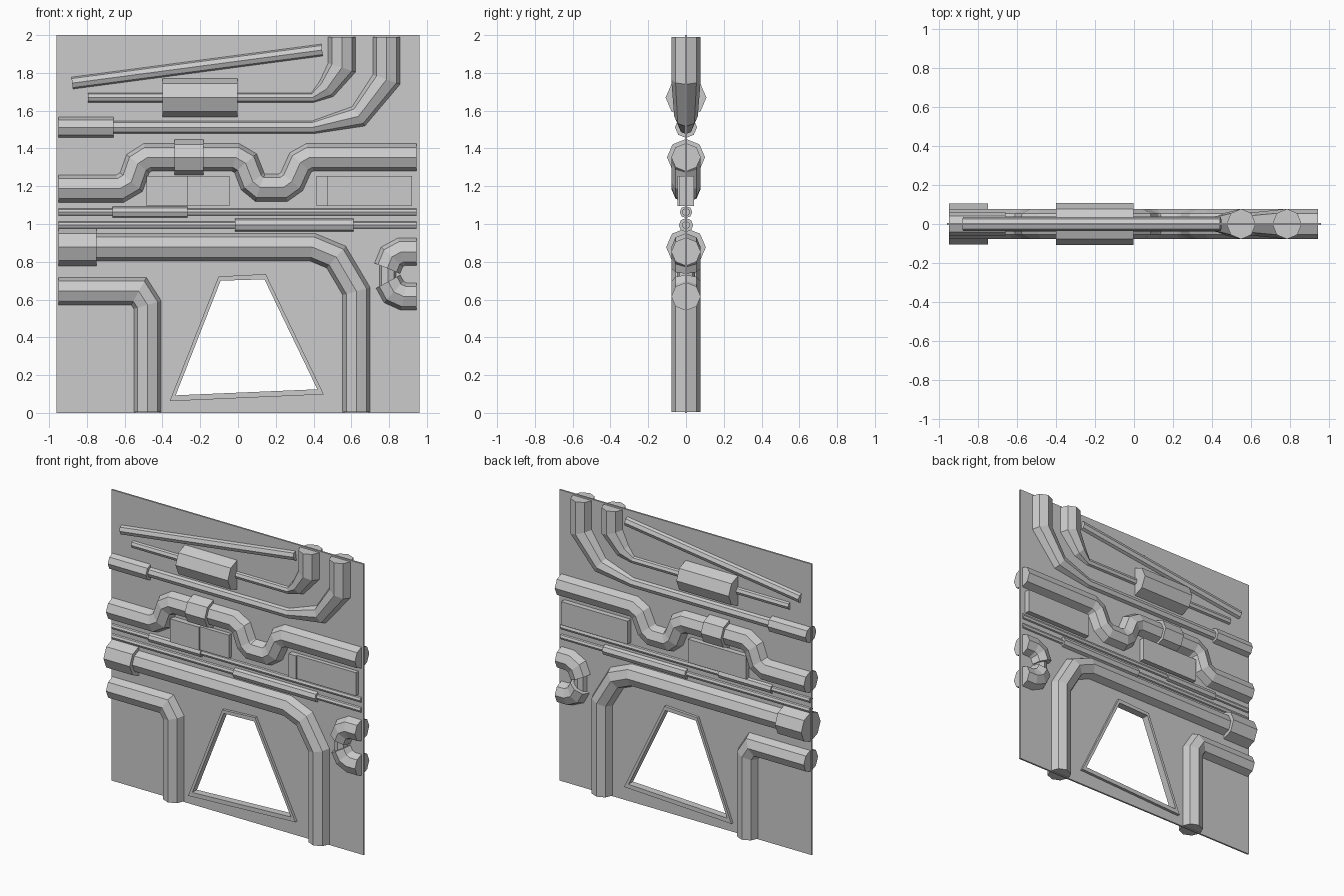
import bpy, bmesh, math
from mathutils import Vector

if "Cube" in bpy.data.objects:
    bpy.data.objects.remove(bpy.data.objects["Cube"])


def finish(bm, name):
    bmesh.ops.recalc_face_normals(bm, faces=bm.faces)
    me = bpy.data.meshes.new(name)
    bm.to_mesh(me)
    bm.free()
    ob = bpy.data.objects.new(name, me)
    bpy.context.collection.objects.link(ob)
    return ob


def pipe(name, pts, radius=0.075, depth=None, sides=8):
    """Octagonal mitred sweep through (x, z[, radius]) points in the y = 0 plane."""
    bm = bmesh.new()
    p = [Vector(q[:2]) for q in pts]
    rings = []
    for i, q in enumerate(pts):
        r = q[2] if len(q) > 2 else radius
        a = (p[i] - p[max(i - 1, 0)]) if i else p[1] - p[0]
        b = (p[i + 1] - p[i]) if i < len(p) - 1 else a
        a, b = a.normalized(), b.normalized()
        t = (a + b).normalized()
        n = Vector((-t.y, t.x)) / max(t.dot(a), 0.5)
        ring = []
        for k in range(sides):
            ang = 2 * math.pi * k / sides
            c = p[i] + n * r * math.sin(ang)
            ring.append(bm.verts.new((c.x, -r * 1.04 * math.cos(ang), c.y)))
        rings.append(ring)
    for u, v in zip(rings, rings[1:]):
        for k in range(sides):
            j = (k + 1) % sides
            bm.faces.new((u[k], u[j], v[j], v[k]))
    bm.faces.new(rings[0])
    bm.faces.new(rings[-1])
    return finish(bm, name)


def ring_plate(name, outer, inner, half):
    """Flat plate with a four-sided opening, thickness 2 * half."""
    bm = bmesh.new()
    lo, li, ho, hi = [[bm.verts.new((x, y, z)) for x, z in loop]
                      for y in (-half, half) for loop in (outer, inner)]
    for k in range(4):
        j = (k + 1) % 4
        for a, b in ((lo, li), (ho, hi), (lo, ho), (li, hi)):
            bm.faces.new((a[k], a[j], b[j], b[k]))
    return finish(bm, name)


def box(name, x0, x1, y0, y1, z0, z1):
    bm = bmesh.new()
    bmesh.ops.create_cube(bm, size=1)
    for v in bm.verts:
        v.co = ((x0 + x1) / 2 + v.co.x * (x1 - x0),
                (y0 + y1) / 2 + v.co.y * (y1 - y0),
                (z0 + z1) / 2 + v.co.z * (z1 - z0))
    return finish(bm, name)


# wall panel and window frame
win_out = [(-0.362, 0.062), (0.454, 0.098), (0.147, 0.735), (-0.103, 0.722)]
win_in = [(-0.33, 0.093), (0.42, 0.125), (0.14, 0.707), (-0.092, 0.70)]
ring_plate("wall_panel", [(-0.96, 0), (0.96, 0), (0.96, 2), (-0.96, 2)], win_out, 0.006)
ring_plate("window_frame", win_out, win_in, 0.025)

# large lower pipes
pipe("lower_left_pipe", [(-0.95, 0.644), (-0.525, 0.644), (-0.479, 0.572), (-0.479, 0.005)])
pipe("lower_main_pipe", [(-0.95, 0.877), (0.395, 0.877), (0.52, 0.825), (0.627, 0.644), (0.627, 0.005)])
pipe("main_pipe_collar", [(-0.95, 0.877), (-0.75, 0.877)], 0.101)

# wavy pipe with clamp
pipe("wavy_pipe", [(-0.95, 1.187), (-0.625, 1.187), (-0.565, 1.222), (-0.53, 1.32), (-0.478, 1.353),
                   (-0.013, 1.353), (0.04, 1.322), (0.078, 1.225), (0.117, 1.193), (0.24, 1.193),
                   (0.285, 1.225), (0.33, 1.325), (0.38, 1.353), (0.944, 1.353)])
pipe("wavy_pipe_clamp", [(-0.335, 1.353), (-0.183, 1.353)], 0.097)

# split elbow at the right edge, joined by a thin core
pipe("elbow_upper", [(0.944, 0.853), (0.865, 0.853), (0.815, 0.826), (0.79, 0.765)])
pipe("elbow_lower", [(0.944, 0.616), (0.878, 0.616), (0.825, 0.64), (0.795, 0.695)])
pipe("elbow_core", [(0.793, 0.64), (0.793, 0.82)], 0.047)

# tapering upper pipes
pipe("upper_pipe_a", [(-0.795, 1.669, 0.027), (0.395, 1.669, 0.027), (0.468, 1.714, 0.055),
                      (0.55, 1.828), (0.55, 1.99)])
pipe("upper_pipe_a_canister", [(-0.40, 1.669), (-0.002, 1.669)], 0.104)
pipe("upper_pipe_b", [(-0.95, 1.512, 0.036), (0.397, 1.512, 0.036), (0.638, 1.57, 0.06),
                      (0.786, 1.765), (0.786, 1.99)])
pipe("upper_pipe_b_collar", [(-0.95, 1.512), (-0.66, 1.512)], 0.056)
pipe("slanted_rod", [(-0.878, 1.746), (0.445, 1.921)], 0.034)

# thin conduits with sleeves
for label, z, x0, x1, r in (("upper", 1.063, -0.664, -0.267, 0.032),
                            ("lower", 0.994, -0.016, 0.612, 0.037)):
    pipe(label + "_conduit", [(-0.95, z), (0.944, z)], 0.021)
    pipe(label + "_conduit_sleeve", [(x0, z), (x1, z)], r)

# service boxes with a raised front step
for label, x0, step, x1 in (("left", -0.484, -0.265, -0.045), ("right", 0.415, 0.474, 0.92)):
    box(label + "_service_box", x0, x1, -0.034, 0.042, 1.094, 1.254)
    box(label + "_service_box_step", x0, step, -0.045, -0.03, 1.094, 1.254)
